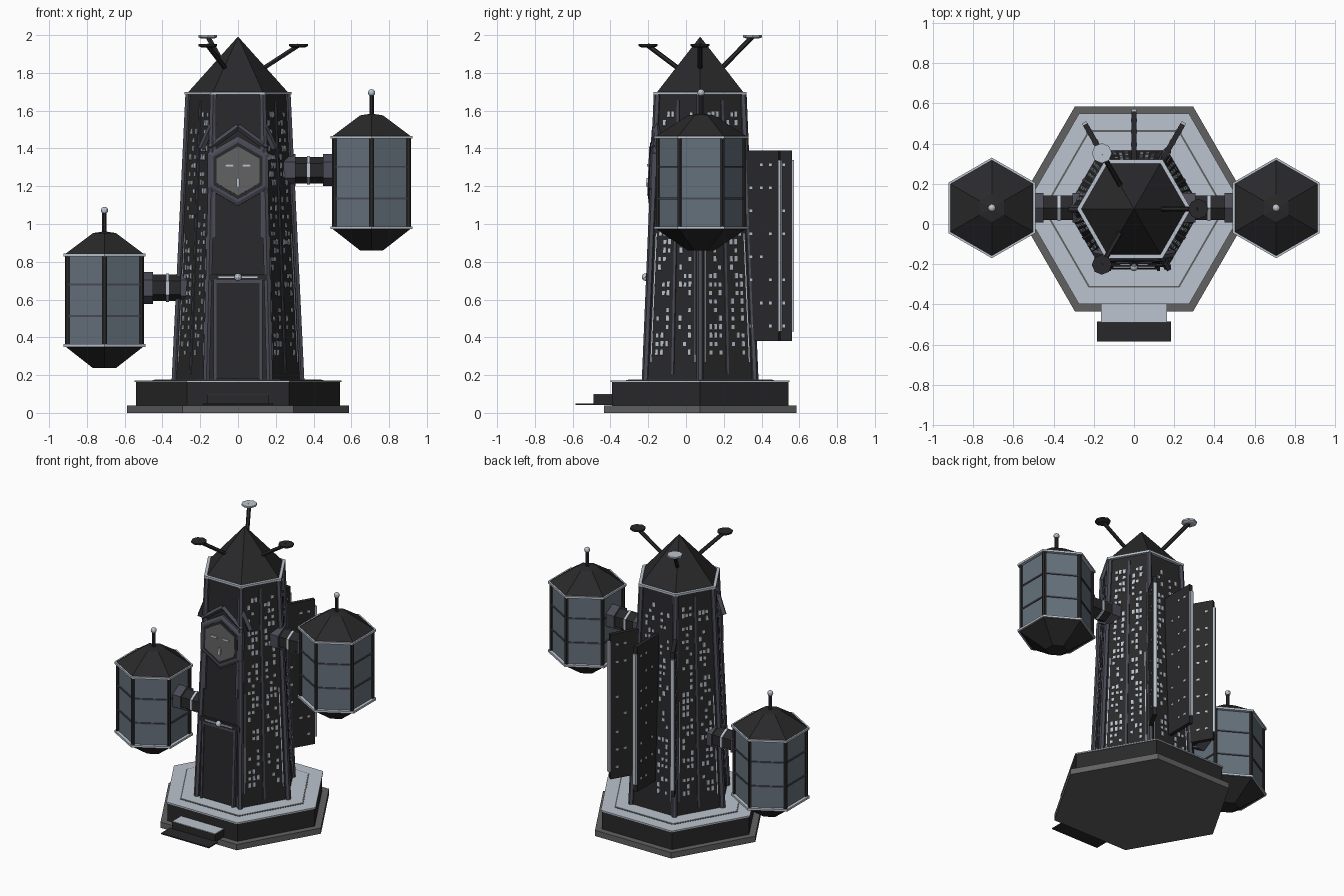
import bpy, bmesh, random
from math import sin, cos, pi, radians, atan2
from mathutils import Matrix, Vector

if "Cube" in bpy.data.objects:
    bpy.data.objects.remove(bpy.data.objects["Cube"])

random.seed(4)
T = Matrix.Translation
CY = 0.075                                   # tower axis offset in y
C = T((0, CY, 0))
Z0, Z1, RB, RT = 0.17, 1.69, 0.335, 0.262    # tower taper


def material(name, rgb):
    m = bpy.data.materials.new(name)
    m.diffuse_color = (*rgb, 1)
    m.use_nodes = True
    m.node_tree.nodes["Principled BSDF"].inputs["Base Color"].default_value = m.diffuse_color
    return m


DARK = material("dark", (0.022, 0.022, 0.024))
TRIM = material("trim", (0.07, 0.07, 0.095))
LIGHT = material("light", (0.5, 0.55, 0.62))
GLASS = material("glass", (0.13, 0.165, 0.2))
STONE = material("stone", (0.12, 0.12, 0.12))


def loft(bm, prof, n=6, rot=0.0, M=Matrix()):
    """Stack n-sided rings given as (radius, z); ends are capped."""
    rings = []
    for r, z in prof:
        rings.append([bm.verts.new(M @ Vector((r * cos(rot + 2 * pi * i / n),
                                               r * sin(rot + 2 * pi * i / n), z)))
                      for i in range(n)])
    for a, b in zip(rings, rings[1:]):
        for i in range(n):
            j = (i + 1) % n
            bm.faces.new((a[i], a[j], b[j], b[i]))
    bm.faces.new(rings[0][::-1])
    bm.faces.new(rings[-1])


def box(bm, M, size):
    bmesh.ops.create_cube(bm, size=1, matrix=M @ Matrix.Diagonal((*size, 1)))


def rod(bm, p, q, r, n=6):
    p, q = Vector(p), Vector(q)
    M = T(p) @ (q - p).to_track_quat('Z', 'Y').to_matrix().to_4x4()
    loft(bm, [(r, 0), (r, (q - p).length)], n, 0, M)


def ball(bm, p, r):
    bmesh.ops.create_uvsphere(bm, u_segments=12, v_segments=8, radius=r, matrix=T(p))


def part(name, mat, build):
    bm = bmesh.new()
    build(bm)
    bmesh.ops.recalc_face_normals(bm, faces=bm.faces)
    me = bpy.data.meshes.new(name)
    bm.to_mesh(me)
    bm.free()
    me.materials.append(mat)
    ob = bpy.data.objects.new(name, me)
    bpy.context.collection.objects.link(ob)
    return ob


def radius(z):
    return RB + (RT - RB) * (z - Z0) / (Z1 - Z0)


def face(deg, u, z, out=0.0):
    """Frame on a sloping tower wall: x along the wall, y up, z outward."""
    a = radians(deg)
    tilt = atan2((RB - RT) * cos(pi / 6), Z1 - Z0)
    h = Vector((cos(a), sin(a), 0))
    t = Vector((-sin(a), cos(a), 0))
    up = Vector((0, 0, 1)) * cos(tilt) - h * sin(tilt)
    n = h * cos(tilt) + Vector((0, 0, 1)) * sin(tilt)
    p = Vector((0, CY, z)) + h * radius(z) * cos(pi / 6) + t * u + n * out
    return T(p) @ Matrix((t, up, n)).transposed().to_4x4()


# Stepped hexagonal base
part("base_plate", STONE, lambda b: loft(b, [(0.588, 0), (0.588, 0.04)], M=C))
part("base_block", DARK, lambda b: loft(b, [(0.54, 0.04), (0.54, 0.163)], M=C))
part("base_deck", LIGHT, lambda b: loft(b, [(0.547, 0.163), (0.547, 0.172)], M=C))
part("deck_groove", STONE, lambda b: loft(b, [(0.452, 0.172), (0.452, 0.1735)], M=C))
part("deck_inner", LIGHT, lambda b: loft(b, [(0.442, 0.172), (0.442, 0.176)], M=C))

# Front steps
part("upper_step", DARK, lambda b: box(b, T((0, -0.435, 0.07)), (0.33, 0.11, 0.055)))
part("lower_step", DARK, lambda b: box(b, T((0, -0.535, 0.046)), (0.37, 0.1, 0.008)))
part("step_edge", LIGHT, lambda b: box(b, T((0, -0.435, 0.099)), (0.33, 0.108, 0.004)))

# Tower shaft with corner ribs
part("tower_shaft", DARK, lambda b: loft(b, [(RB, Z0), (RT, Z1)], M=C))


def ribs(b):
    for i in range(6):
        a = i * pi / 3
        rod(b, (cos(a) * RB, CY + sin(a) * RB, Z0), (cos(a) * RT, CY + sin(a) * RT, Z1), 0.019)


part("corner_ribs", TRIM, ribs)


# Lit windows and thin trim lines on the walls
def windows(b):
    for deg in (30, 90, 150, 210, 330):
        for side in (-1, 1):
            for c in range(3):
                z = 0.32
                while z < 1.58:
                    if random.random() < 0.55:
                        u = side * (0.04 + 0.031 * c) * radius(z) / RB
                        box(b, face(deg, u, z), (0.017, random.choice((0.02, 0.03)), 0.008))
                    z += 0.045


def wall_lines(b):
    for deg in (30, 90, 150, 210, 330):
        for s in (-1, 1):
            p = face(deg, s * 0.135, 0.27).translation
            q = face(deg, s * 0.118, 0.95).translation
            rod(b, p, q, 0.004, 4)


def center_strips(b):
    for deg in (30, 150, 210, 330):
        box(b, face(deg, 0, 0.93), (0.014, 1.45, 0.012))


part("windows", LIGHT, windows)
part("wall_lines", LIGHT, wall_lines)
part("wall_strips", TRIM, center_strips)

# Roof
part("roof_brim", LIGHT, lambda b: loft(b, [(0.284, 1.685), (0.284, 1.7)], M=C))
part("roof", DARK, lambda b: loft(b, [(0.262, 1.7), (0.002, 1.99)], M=C))

# Three roof antennas
for deg, top, mat in ((0, 1.945, DARK), (120, 1.992, LIGHT), (240, 1.945, DARK)):
    a = radians(deg)
    d = Vector((cos(a), sin(a), 0))
    o = Vector((0, CY, 0))
    part("antenna_rod", DARK, lambda b: rod(b, o + d * 0.12 + Vector((0, 0, 1.815)),
                                            o + d * 0.32 + Vector((0, 0, top)), 0.013))
    part("antenna_dish", mat, lambda b: loft(b, [(0.035, -0.01), (0.05, -0.003), (0.05, 0.008)],
                                             8, 0, T(o + d * 0.32 + Vector((0, 0, top)))))

# Door
part("door_slab", DARK, lambda b: box(b, face(-90, 0, 0.45, 0.004), (0.25, 0.54, 0.016)))


def door_frame(b):
    for s in (-1, 1):
        box(b, face(-90, s * 0.122, 0.44, 0.008), (0.014, 0.53, 0.022))
    box(b, face(-90, 0, 0.695, 0.008), (0.25, 0.014, 0.022))


part("door_frame", TRIM, door_frame)
part("door_header", DARK, lambda b: box(b, face(-90, 0, 0.718, 0.008), (0.32, 0.035, 0.02)))
part("door_bar", LIGHT, lambda b: box(b, face(-90, 0, 0.718, 0.02), (0.21, 0.01, 0.012)))
part("door_knob", LIGHT, lambda b: ball(b, face(-90, 0, 0.718, 0.022).translation, 0.02))

# Hexagonal dial on the front with struts above it
F = face(-90, 0, 1.28)
part("dial_frame", TRIM, lambda b: loft(b, [(0.185, -0.01), (0.185, 0.014), (0.165, 0.024)], 6, pi / 6, F))
part("dial_inset", DARK, lambda b: loft(b, [(0.15, 0.02), (0.15, 0.027)], 6, pi / 6, F))
part("dial_face", STONE, lambda b: loft(b, [(0.13, 0.02), (0.13, 0.031)], 6, pi / 6, F))


def dial_marks(b):
    for s in (-1, 1):
        box(b, F @ T((s * 0.045, 0.03, 0.033)), (0.05, 0.014, 0.012))
    box(b, F @ T((0, -0.06, 0.033)), (0.018, 0.045, 0.012))


def struts(b):
    for s in (-1, 1):
        rod(b, F @ Vector((s * 0.15, 0.125, 0.008)), F @ Vector((0, 0.235, 0.005)), 0.016, 4)
        rod(b, F @ Vector((s * 0.195, 0.12, -0.02)), F @ Vector((s * 0.13, 0.26, 0.0)), 0.018, 4)
        box(b, F @ T((s * 0.125, 0.02, 0.003)), (0.018, 0.75, 0.02))


part("dial_marks", LIGHT, dial_marks)
part("dial_struts", TRIM, struts)

# Three radial fins at the back with lit dots and edge strips
for deg in (60, 90, 120):
    M = C @ Matrix.Rotation(radians(deg), 4, 'Z')
    part("fin", DARK, lambda b: box(b, M @ T((0.365, 0, 0.885)), (0.24, 0.026, 1.01)))
    part("fin_strip", LIGHT, lambda b: box(b, M @ T((0.49, 0, 0.885)), (0.014, 0.024, 0.91)))

    def dots(b):
        for i in range(8):
            for x in (0.32, 0.385, 0.44):
                if random.random() < 0.75:
                    box(b, M @ T((x, 0, 0.46 + i * 0.122)), (0.018, 0.032, 0.014))

    part("fin_dots", LIGHT, dots)

# Side pods and their connectors
for s, zc, side in ((1, 1.22, "right"), (-1, 0.597, "left")):
    P = T((s * 0.707, CY + 0.005, zc))
    r30 = pi / 6
    part(side + "_pod_body", GLASS, lambda b: loft(b, [(0.226, -0.24), (0.226, 0.24)], 6, r30, P))
    part(side + "_pod_roof", DARK, lambda b: loft(b, [(0.247, 0.24), (0.07, 0.355), (0.01, 0.363)], 6, r30, P))
    part(side + "_pod_bottom", DARK, lambda b: loft(b, [(0.07, -0.36), (0.24, -0.245), (0.24, -0.235)], 6, r30, P))

    def posts(b):
        for i in range(6):
            a = r30 + i * pi / 3
            loft(b, [(0.014, -0.24), (0.014, 0.24)], 6, 0, P @ T((0.226 * cos(a), 0.226 * sin(a), 0)))
        loft(b, [(0.012, 0.35), (0.012, 0.46)], 6, 0, P)

    def eaves(b):
        for z in (-0.24, 0.239):
            loft(b, [(0.25, z - 0.007), (0.25, z + 0.007)], 6, r30, P)

    def bands(b):
        for z in (-0.085, 0.083):
            loft(b, [(0.233, z - 0.005), (0.233, z + 0.005)], 6, r30, P)

    part(side + "_pod_posts", DARK, posts)
    part(side + "_pod_eaves", LIGHT, eaves)
    part(side + "_pod_bands", TRIM, bands)
    part(side + "_pod_ball", LIGHT, lambda b: ball(b, P @ Vector((0, 0, 0.475)), 0.019))

    # connector along x
    K = T((0, CY + 0.005, zc + 0.065)) @ Matrix.Rotation(s * pi / 2, 4, 'Y')
    part(side + "_connector", DARK, lambda b: loft(b, [(0.07, 0.2), (0.07, 0.53)], 6, 0, K))

    def flanges(b):
        loft(b, [(0.085, 0.23), (0.085, 0.305)], 6, 0, K)
        loft(b, [(0.085, 0.45), (0.085, 0.515)], 6, 0, K)

    part(side + "_connector_flanges", TRIM, flanges)
    part(side + "_connector_ring", LIGHT, lambda b: loft(b, [(0.075, 0.365), (0.075, 0.38)], 6, 0, K))
